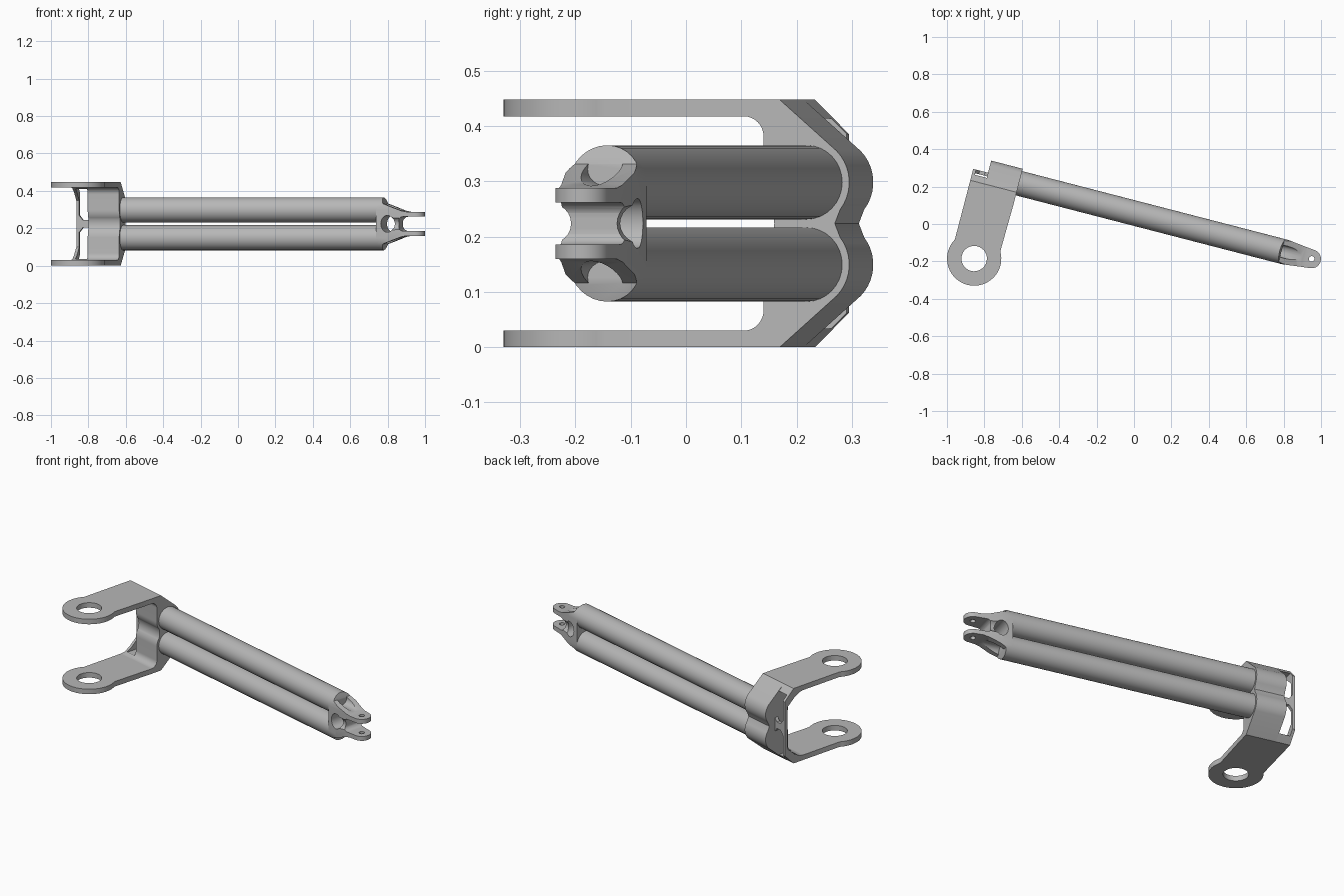
import bpy, bmesh
from math import sin, cos, radians
from mathutils import Matrix

if "Cube" in bpy.data.objects:
    bpy.data.objects.remove(bpy.data.objects["Cube"])

grey = bpy.data.materials.new("plain_grey")
grey.use_nodes = True
grey.diffuse_color = (0.47, 0.47, 0.47, 1)
grey.node_tree.nodes["Principled BSDF"].inputs["Base Color"].default_value = grey.diffuse_color

MID = 0.224         # height of the symmetry plane
AXIS = 0.057        # sideways position of the tube axes
TUBE = 0.0745       # tube axis distance from the symmetry plane
parts = []


def arc(cx, cy, r, a0, a1, n=10, ry=None):
    ry = ry or r
    steps = [radians(a0 + (a1 - a0) * i / n) for i in range(n + 1)]
    return [(cx + r * cos(a), cy + ry * sin(a)) for a in steps]


def circle(cx, cy, r, n=32, ry=None):
    return arc(cx, cy, r, 0, 360, n, ry)[:-1]


def flip(pts):
    return [(a, -b) for a, b in pts]


def prism(name, pts, axis, lo, hi):
    """Extrude a flat outline along one axis of the part's own frame."""
    place = {"x": lambda a, b, t: (t, a, b),
             "y": lambda a, b, t: (a, t, b),
             "z": lambda a, b, t: (a, b, t)}[axis]
    bm = bmesh.new()
    ends = [[bm.verts.new(place(a, b, t)) for a, b in pts] for t in (lo, hi)]
    for ring in ends:
        bm.faces.new(ring)
    for i in range(len(pts)):
        j = (i + 1) % len(pts)
        bm.faces.new((ends[0][i], ends[0][j], ends[1][j], ends[1][i]))
    bmesh.ops.recalc_face_normals(bm, faces=bm.faces)
    mesh = bpy.data.meshes.new(name)
    bm.to_mesh(mesh)
    bm.free()
    mesh.materials.append(grey)
    obj = bpy.data.objects.new(name, mesh)
    bpy.context.collection.objects.link(obj)
    return obj


def combine(obj, others, operation="DIFFERENCE"):
    for other in others:
        mod = obj.modifiers.new("cut", "BOOLEAN")
        mod.operation, mod.solver, mod.object = operation, "EXACT", other
    bpy.context.view_layer.update()
    deps = bpy.context.evaluated_depsgraph_get()
    mesh = bpy.data.meshes.new_from_object(obj.evaluated_get(deps))
    obj.modifiers.clear()
    obj.data = mesh
    for other in others:
        bpy.data.objects.remove(other)
    return obj


def c_shape(outer, inner):
    """Close a half profile (top to middle) with its mirror image."""
    return (outer + flip([p for p in reversed(outer) if p[1] > 0])
            + flip(inner) + [p for p in reversed(inner) if p[1] > 0])


# Clevis arms: flat plates with a round, drilled end
plate = arc(-0.781, -0.393, 0.145, 30, -210, 36) + [(-0.906, -0.06), (-0.65, -0.06)]
for name, lo in (("lower_arm", -MID), ("upper_arm", MID - 0.03)):
    arm = prism(name, plate, "z", lo, lo + 0.03)
    bore = prism("bore", circle(-0.781, -0.393, 0.068), "z", -1, 1)
    parts.append(combine(arm, [bore]))

# Bridge wrapping both tubes
outer = [(-0.06, MID), (0.007, MID)] + arc(AXIS, TUBE, 0.08, 45, -38) + [(0.11, 0)]
inner = (arc(-0.06, 0.157, 0.037, 90, 0, 8)
         + arc(AXIS, TUBE, 0.08, 180, 218, 6) + [(-0.003, 0)])
parts.append(prism("bridge", c_shape(outer, inner), "x", -0.824, -0.65))

# Thin end strap beside the bridge, with a window on each half
outer = [(-0.06, MID), (0.007, MID), (0.07, 0.162), (0.07, 0)]
inner = [(-0.06, 0.194), (-0.035, 0.19), (0.0, 0.17), (0.05, 0.125), (0.05, 0)]
strap = prism("end_strap", c_shape(outer, inner), "x", -0.906, -0.824)
window = [(-0.89, 0.045), (-0.87, 0.02), (-0.84, 0.02), (-0.82, 0.045),
          (-0.82, 0.19), (-0.89, 0.19)]
cuts = [prism("window", w, "y", -0.03, 0.2) for w in (window, flip(window))]
parts.append(combine(strap, cuts))

# Twin tubes
for name, side in (("lower_tube", -1), ("upper_tube", 1)):
    parts.append(prism(name, circle(AXIS, side * TUBE, 0.067), "x", -0.8, 0.766))

# Fork end: common volume of a side, plan and end outline
top = [(0.765, 0.142), (0.79, 0.142), (0.8, 0.108), (0.9, 0.07), (0.93, 0.064), (1.03, 0.064)]
fork = prism("fork_end", top + flip(top)[::-1], "y", -0.1, 0.2)
plan = ([(0.76, AXIS - 0.067), (0.82, AXIS - 0.067), (0.92, AXIS - 0.055)]
        + arc(0.966, AXIS, 0.05, -80, 80, 20)
        + [(0.92, AXIS + 0.055), (0.82, AXIS + 0.067), (0.76, AXIS + 0.067)])
stadium = arc(AXIS, TUBE, 0.067, 0, 180, 16) + arc(AXIS, -TUBE, 0.067, 180, 360, 16)
combine(fork, [prism("plan", plan, "z", -1, 1),
               prism("stadium", stadium, "x", 0.7, 1.1)], "INTERSECT")

# Fork cut-outs: mouth, cross hole, pin hole, scoops and waisted web
mouth = arc(0.91, 0.013, 0.025, 90, 180, 6)
mouth = [(1.1, 0.038)] + mouth + flip(mouth)[::-1] + [(1.1, -0.038)]
cuts = [prism("mouth", mouth, "y", -1, 1),
        prism("cross_hole", circle(0.827, 0, 0.036, 24, 0.045), "y", -1, 1),
        prism("pin_hole", circle(0.966, AXIS, 0.015, 16), "z", -1, 1)]
for side in (-1, 1):
    cuts.append(prism("scoop", circle(AXIS, side * 0.098, 0.034, 24, 0.03), "x", 0.8, 1.1))
    cuts.append(prism("waist", circle(AXIS + side * 0.08, 0, 0.037, 24), "x", 0.84, 0.93))
parts.append(combine(fork, cuts))

# Swing into place and smooth the round surfaces
pose = Matrix.Translation((0, 0, MID)) @ Matrix.Rotation(radians(-14.5), 4, "Z")
bpy.ops.object.select_all(action="DESELECT")
for obj in parts:
    obj.data.transform(pose)
    obj.select_set(True)
bpy.context.view_layer.objects.active = parts[0]
bpy.ops.object.shade_smooth_by_angle(angle=radians(30))
